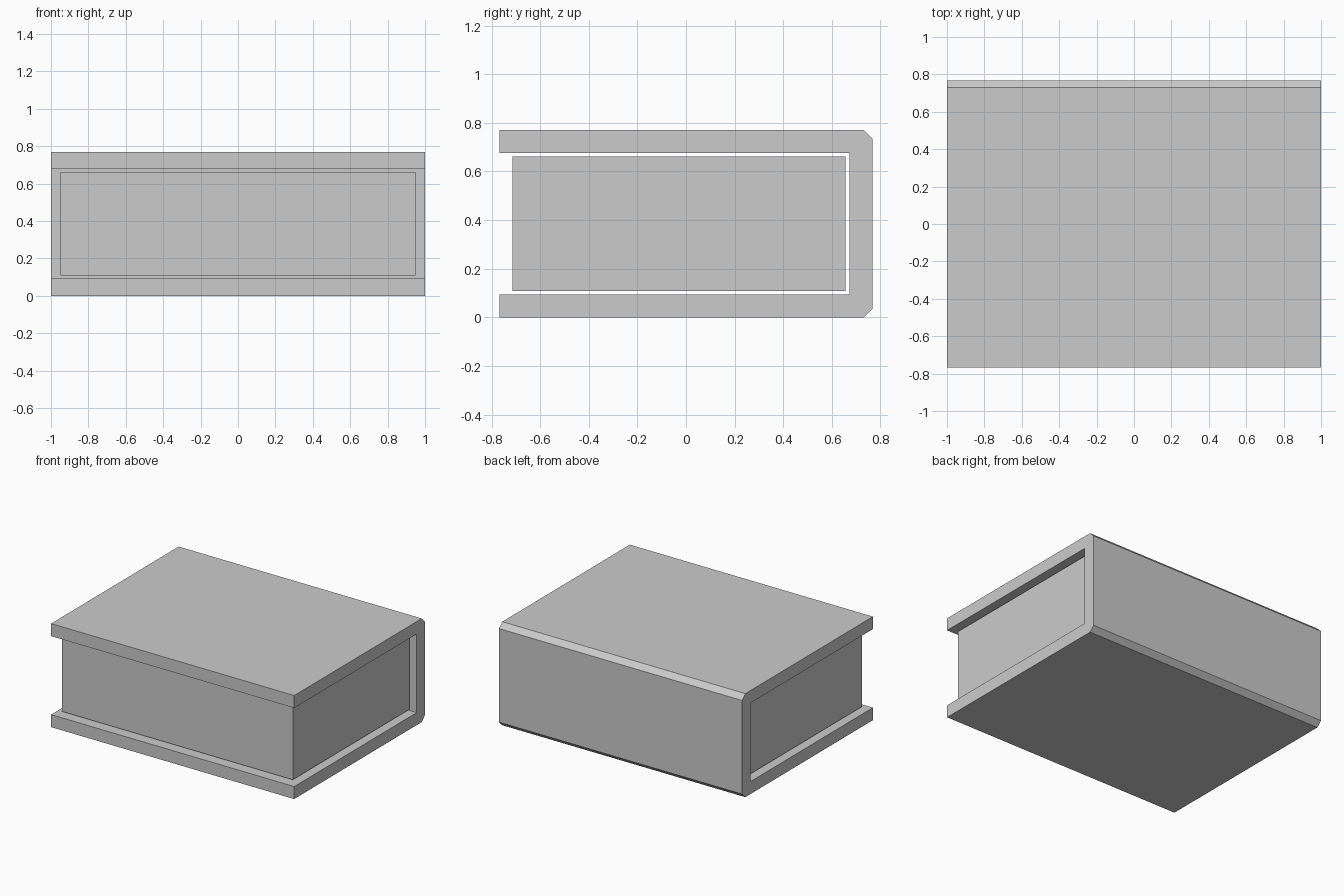
import bpy
import bmesh

cube = bpy.data.objects.get("Cube")
if cube:
    bpy.data.objects.remove(cube, do_unlink=True)

grey = bpy.data.materials.new("plain grey")
grey.use_nodes = True
colour = (0.6, 0.6, 0.6, 1)
grey.diffuse_color = colour
grey.node_tree.nodes["Principled BSDF"].inputs["Base Color"].default_value = colour


def extrude_side_profile(name, points, half_width):
    """Extrude a closed (y, z) outline along x, centred on x = 0."""
    bm = bmesh.new()
    face = bm.faces.new([bm.verts.new((-half_width, y, z)) for y, z in points])
    moved = bmesh.ops.extrude_face_region(bm, geom=[face])["geom"]
    bmesh.ops.translate(bm, vec=(2 * half_width, 0, 0),
                        verts=[v for v in moved if isinstance(v, bmesh.types.BMVert)])
    bmesh.ops.recalc_face_normals(bm, faces=bm.faces)
    mesh = bpy.data.meshes.new(name)
    bm.to_mesh(mesh)
    bm.free()
    mesh.materials.append(grey)
    obj = bpy.data.objects.new(name, mesh)
    bpy.context.collection.objects.link(obj)
    return obj


DEPTH, HEIGHT, BOARD, CHAMFER = 0.768, 0.77, 0.093, 0.037
SPINE_INNER = 0.672
GAP = 0.016

# Wrap-around cover: lower half of the outline, mirrored for the upper half
lower = [(SPINE_INNER, BOARD), (-DEPTH, BOARD), (-DEPTH, 0),
         (DEPTH - CHAMFER, 0), (DEPTH, CHAMFER)]
upper = [(y, HEIGHT - z) for y, z in reversed(lower)]
extrude_side_profile("cover", lower + upper, 1.0)

# Page block, held clear of the cover on all sides
front, back = -0.713, SPINE_INNER - GAP
bottom, top = BOARD + GAP, HEIGHT - BOARD - GAP
extrude_side_profile("page_block", [(front, bottom), (back, bottom),
                                    (back, top), (front, top)], 0.95)
